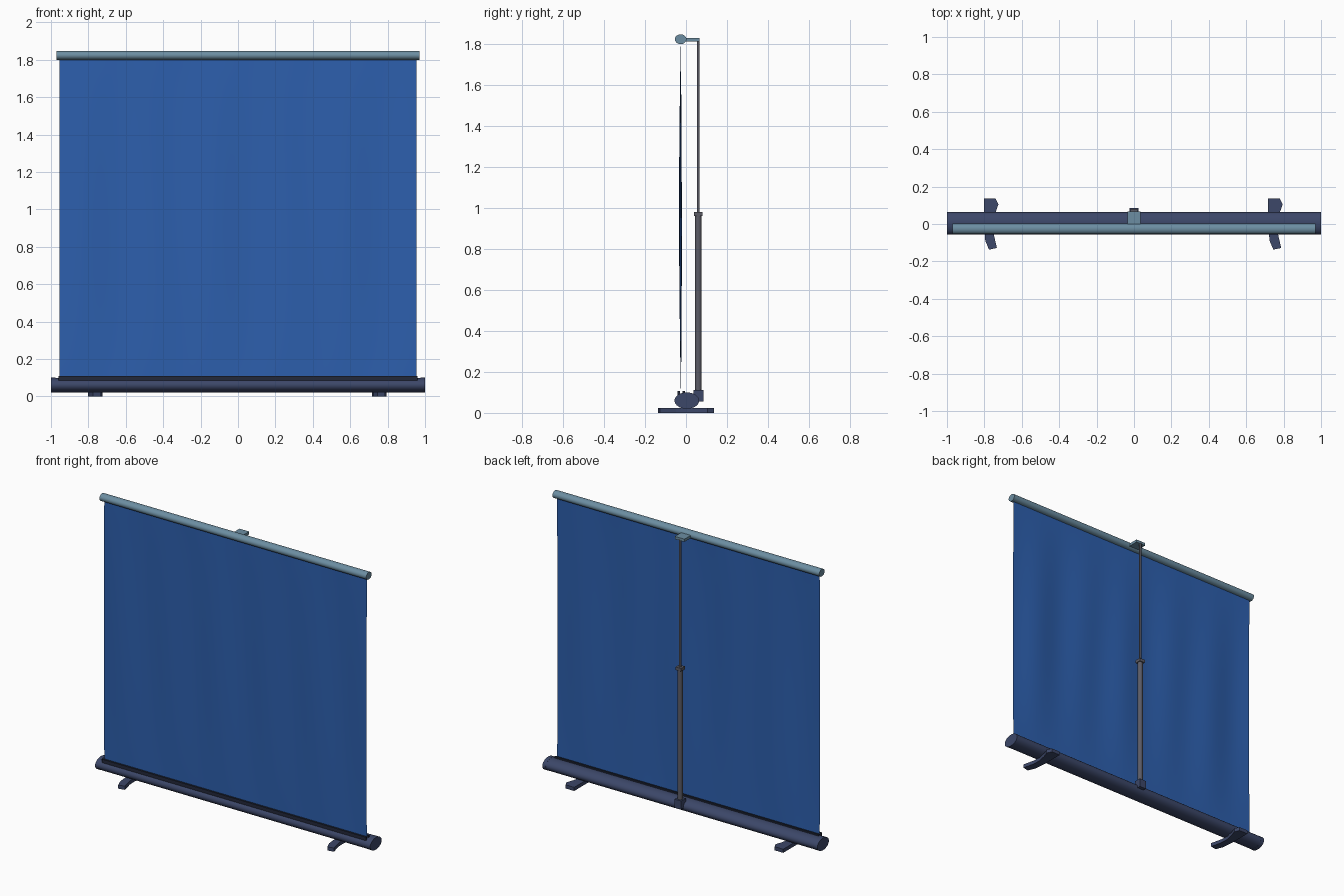
import bpy, bmesh, math
from mathutils import Matrix, Vector

cube = bpy.data.objects.get("Cube")
if cube:
    bpy.data.objects.remove(cube, do_unlink=True)


def material(name, rgb):
    m = bpy.data.materials.new(name)
    m.use_nodes = True
    m.diffuse_color = (*rgb, 1)
    m.node_tree.nodes["Principled BSDF"].inputs["Base Color"].default_value = (*rgb, 1)
    return m


navy = material("navy plastic", (0.045, 0.063, 0.14))
blue = material("blue fabric", (0.026, 0.115, 0.42))
steel = material("blue grey metal", (0.15, 0.27, 0.36))
grey = material("post grey", (0.105, 0.105, 0.13))
dark = material("dark slot", (0.016, 0.021, 0.042))


def finish(name, bm, mat, smooth=True):
    bmesh.ops.recalc_face_normals(bm, faces=bm.faces)
    mesh = bpy.data.meshes.new(name)
    bm.to_mesh(mesh)
    bm.free()
    mesh.materials.append(mat)
    ob = bpy.data.objects.new(name, mesh)
    bpy.context.collection.objects.link(ob)
    if smooth:
        bpy.ops.object.select_all(action='DESELECT')
        ob.select_set(True)
        bpy.context.view_layer.objects.active = ob
        bpy.ops.object.shade_smooth_by_angle(angle=math.radians(35))
    return ob


def box(name, low, high, mat):
    low, high = Vector(low), Vector(high)
    bm = bmesh.new()
    bmesh.ops.create_cube(bm, size=1, matrix=Matrix.Translation((low + high) / 2)
                          @ Matrix.Diagonal((*(high - low), 1)))
    return finish(name, bm, mat, False)


def tube(name, center, radii, length, axis, mat, sides=32):
    """Elliptical cylinder along x or z."""
    turn = Matrix.Rotation(math.pi / 2, 4, 'Y') if axis == 'x' else Matrix.Identity(4)
    scale = (length, *radii, 1) if axis == 'x' else (*radii, length, 1)
    bm = bmesh.new()
    bmesh.ops.create_cone(bm, cap_ends=True, segments=sides, radius1=1, radius2=1, depth=1,
                          matrix=Matrix.Translation(center) @ Matrix.Diagonal(scale) @ turn)
    return finish(name, bm, mat)


def prism(name, outline, thickness, origin, mat):
    """Plan outline extruded upwards."""
    bm = bmesh.new()
    face = bm.faces.new([bm.verts.new((x, y, 0)) for x, y in outline])
    top = bmesh.ops.extrude_face_region(bm, geom=[face])["geom"]
    bmesh.ops.translate(bm, vec=(0, 0, thickness),
                        verts=[v for v in top if isinstance(v, bmesh.types.BMVert)])
    bmesh.ops.translate(bm, vec=origin, verts=bm.verts)
    return finish(name, bm, mat, False)


# Base case with end caps, and the slot lips on top
tube("base_case", (0, 0.004, 0.06), (0.059, 0.039), 1.96, 'x', navy)
for side, name in ((1, "left"), (-1, "right")):
    tube(f"{name}_end_cap", (side * 0.988, 0.004, 0.06), (0.06, 0.04), 0.024, 'x', navy)
box("front_slot_lip", (-0.96, -0.042, 0.085), (0.96, -0.030, 0.108), dark)
box("rear_slot_lip", (-0.96, -0.016, 0.085), (0.96, -0.004, 0.108), dark)

# Swivelling feet
foot = [(-0.04, 0.137), (0.022, 0.137), (0.038, 0.105), (0.022, 0.06), (0.01, 0),
        (0.012, -0.05), (0.03, -0.128), (-0.012, -0.137), (-0.032, -0.09), (-0.04, 0)]
for x, name in ((0.757, "left"), (-0.763, "right")):
    prism(f"{name}_foot", foot, 0.024, (x, 0, 0), navy)

# Fabric sheet with soft folds that fade out at both held edges
bm = bmesh.new()
bmesh.ops.create_grid(bm, x_segments=96, y_segments=32, size=0.5)
for v in bm.verts:
    u, t = v.co.x * 2, v.co.y + 0.5
    fade = math.sin(math.pi * t) ** 0.8
    fold = math.sin(u * 17 + t * 1.2) * 0.6 + math.sin(u * 9 - t * 1.5 + 1) * 0.4
    v.co = (u * 0.955, -0.025 + fade * (0.007 * fold - 0.002), 0.09 + t * 1.72)
finish("screen_fabric", bm, blue)

# Top bar holding the fabric
tube("top_bar", (0, -0.026, 1.823), (0.028, 0.024), 1.94, 'x', steel)
box("top_bracket", (-0.035, -0.015, 1.811), (0.035, 0.066, 1.829), steel)

# Telescopic rear post and its socket
tube("lower_post", (0, 0.06, 0.52), (0.016, 0.016), 0.9, 'z', grey, 16)
tube("upper_post", (0, 0.06, 1.39), (0.007, 0.007), 0.86, 'z', grey, 12)
box("post_collar", (-0.02, 0.04, 0.96), (0.02, 0.08, 0.98), grey)
box("post_socket", (-0.024, 0.036, 0.056), (0.024, 0.085, 0.112), navy)
